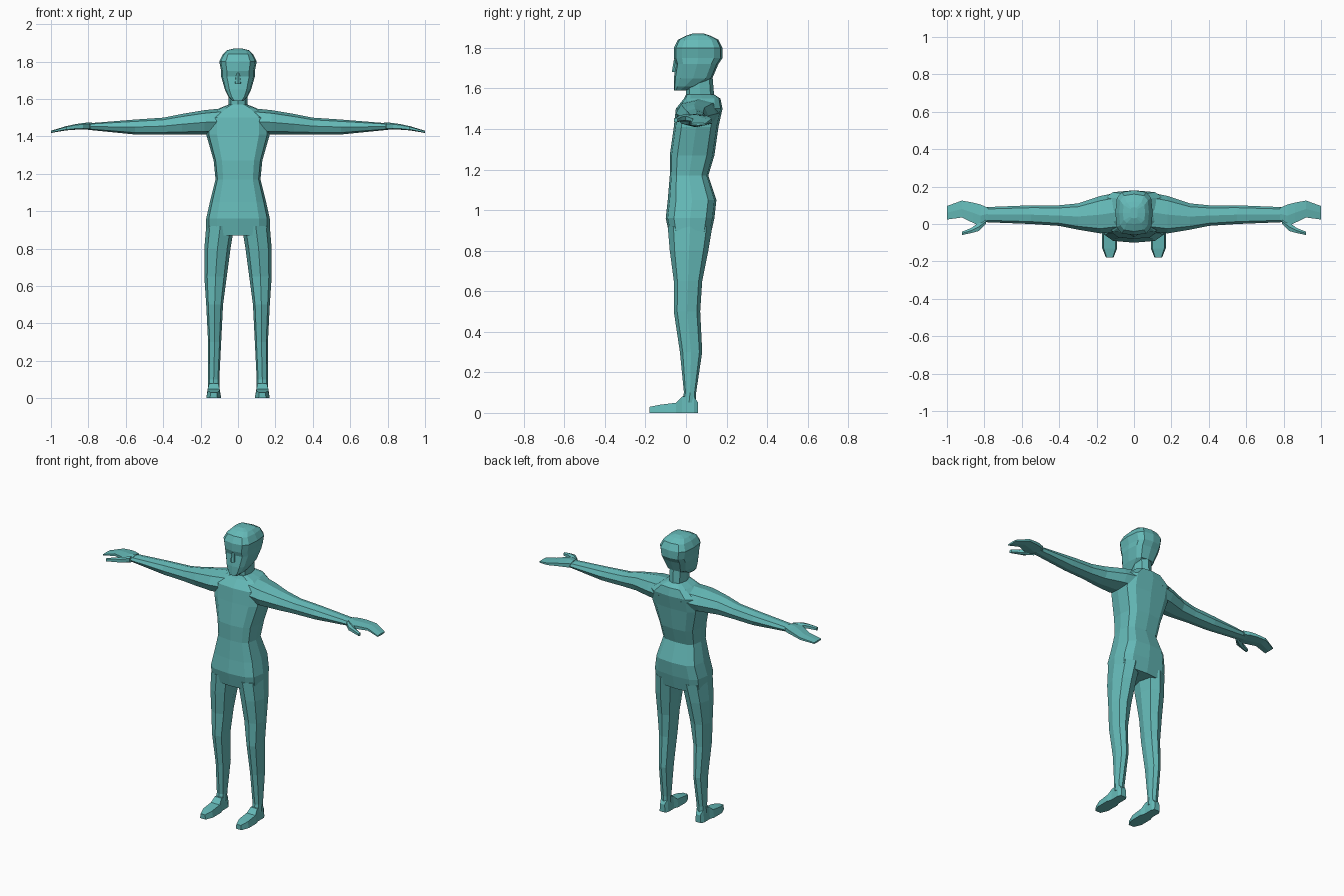
import bpy
import bmesh
from math import cos, sin, tau, copysign

default_cube = bpy.data.objects.get("Cube")
if default_cube:
    bpy.data.objects.remove(default_cube, do_unlink=True)

# Single flat colour for the whole figure
teal = bpy.data.materials.new("teal")
teal.use_nodes = True
teal_colour = (.13, .49, .48, 1)
teal.diffuse_color = teal_colour
teal.node_tree.nodes["Principled BSDF"].inputs["Base Color"].default_value = teal_colour

X_AXIS, Y_AXIS, Z_AXIS = range(3)


def rounded_section(sides, squareness):
    """Superellipse outline in unit fractions, starting at the front."""
    def fraction(value):
        return (1 + copysign(abs(value) ** squareness, value)) / 2

    angles = [tau * i / sides for i in range(sides)]
    return [(fraction(sin(angle)), fraction(-cos(angle))) for angle in angles]


def loft(name, axis, rings, section, mirror=False):
    """Skin a section through rings of (station, a_min, a_max, b_min, b_max)."""
    bm = bmesh.new()
    loops = []
    for station, a_min, a_max, b_min, b_max in rings:
        loop = []
        for u, v in section:
            point = [a_min + u * (a_max - a_min), b_min + v * (b_max - b_min)]
            point.insert(axis, station)
            loop.append(bm.verts.new(point))
        loops.append(loop)
    count = len(section)
    for low, high in zip(loops, loops[1:]):
        for i in range(count):
            j = (i + 1) % count
            bm.faces.new((low[i], low[j], high[j], high[i]))
    bm.faces.new(loops[0])
    bm.faces.new(loops[-1])
    bmesh.ops.recalc_face_normals(bm, faces=bm.faces)
    mesh = bpy.data.meshes.new(name)
    bm.to_mesh(mesh)
    bm.free()
    mesh.materials.append(teal)
    part = bpy.data.objects.new(name, mesh)
    bpy.context.collection.objects.link(part)
    if mirror:
        modifier = part.modifiers.new("Mirror", "MIRROR")
        modifier.use_mirror_merge = False


def centred(rings):
    """Expand (height, half_width, front, back) into full ring extents."""
    return [(height, -half, half, front, back) for height, half, front, back in rings]


def arm_ring(x, front, back, top):
    """The underside is level to the elbow, then rises towards the wrist."""
    underside = 1.41 + max(0, x - .55) / 10
    return x, front, back, underside, top


def hand_ring(x, front, back):
    """Hands droop and thin out steadily beyond the wrist."""
    reach = x - .79
    middle = 1.455 - .7 * reach ** 2
    thickness = .02 - reach / 15
    return x, front, back, middle - thickness, middle + thickness


def foot_ring(y, half_width, top):
    """Soles stay flat on the ground around one centre line."""
    middle = .13
    return y, middle - half_width, middle + half_width, 0, top


body_section = rounded_section(12, .6)
limb_section = rounded_section(8, .85)
hand_section = rounded_section(6, .7)
foot_section = [(0, 0), (.1, 1), (.9, 1), (1, 0)]

# Torso from crotch to collar
loft("torso", Z_AXIS, centred([
    (.87, .17, -.08, .12),
    (.96, .17, -.1, .14),
    (1.05, .15, -.09, .15),
    (1.17, .12, -.08, .11),
    (1.27, .13, -.08, .14),
    (1.41, .17, -.06, .16),
    (1.5, .17, -.05, .18),
    (1.55, .1, -.01, .17),
    (1.57, .05, 0, .14),
]), body_section)

# Neck
loft("neck", Z_AXIS, centred([
    (1.55, .05, 0, .14),
    (1.67, .05, 0, .13),
]), limb_section)

# Head with tapered jaw, shallow eye line and rounded crown
loft("head", Z_AXIS, centred([
    (1.59, .03, -.06, 0),
    (1.61, .05, -.06, .05),
    (1.65, .07, -.06, .13),
    (1.72, .09, -.05, .16),
    (1.75, .09, -.06, .18),
    (1.8, .1, -.06, .18),
    (1.84, .08, -.04, .16),
    (1.86, .06, 0, .12),
    (1.87, .02, .03, .09),
]), body_section)

# Nose
loft("nose", Z_AXIS, centred([
    (1.68, .02, -.07, 0),
    (1.74, .01, -.06, 0),
]), limb_section)

# Legs, ankle to hip
loft("legs", Z_AXIS, [
    (.05, .1, .16, -.02, .05),
    (.1, .1, .16, -.01, .05),
    (.3, .09, .16, -.03, .08),
    (.5, .08, .17, -.06, .07),
    (.65, .06, .18, -.06, .08),
    (.8, .04, .18, -.08, .11),
    (.92, .02, .17, -.09, .13),
], limb_section, mirror=True)

# Feet, heel to toe
loft("feet", Y_AXIS, [
    foot_ring(.06, .02, .05),
    foot_ring(.04, .03, .08),
    foot_ring(-.02, .03, .08),
    foot_ring(-.05, .04, .05),
    foot_ring(-.13, .04, .04),
    foot_ring(-.18, .02, .03),
], foot_section, mirror=True)

# Arms, shoulder to wrist
loft("arms", X_AXIS, [
    arm_ring(.08, -.04, .17, 1.55),
    arm_ring(.18, -.05, .15, 1.54),
    arm_ring(.3, -.03, .11, 1.52),
    arm_ring(.4, -.01, .1, 1.5),
    arm_ring(.55, 0, .1, 1.49),
    arm_ring(.8, .01, .09, 1.47),
], limb_section, mirror=True)

# Hands as drooping mitts
loft("hands", X_AXIS, [
    hand_ring(.78, .02, .09),
    hand_ring(.82, -.02, .11),
    hand_ring(.86, 0, .12),
    hand_ring(.92, .03, .13),
    hand_ring(1, .02, .1),
], hand_section, mirror=True)

# Thumbs
loft("thumbs", X_AXIS, [
    hand_ring(.79, 0, .03),
    hand_ring(.83, -.04, .01),
    hand_ring(.87, -.05, -.02),
    hand_ring(.92, -.06, -.04),
], hand_section, mirror=True)
